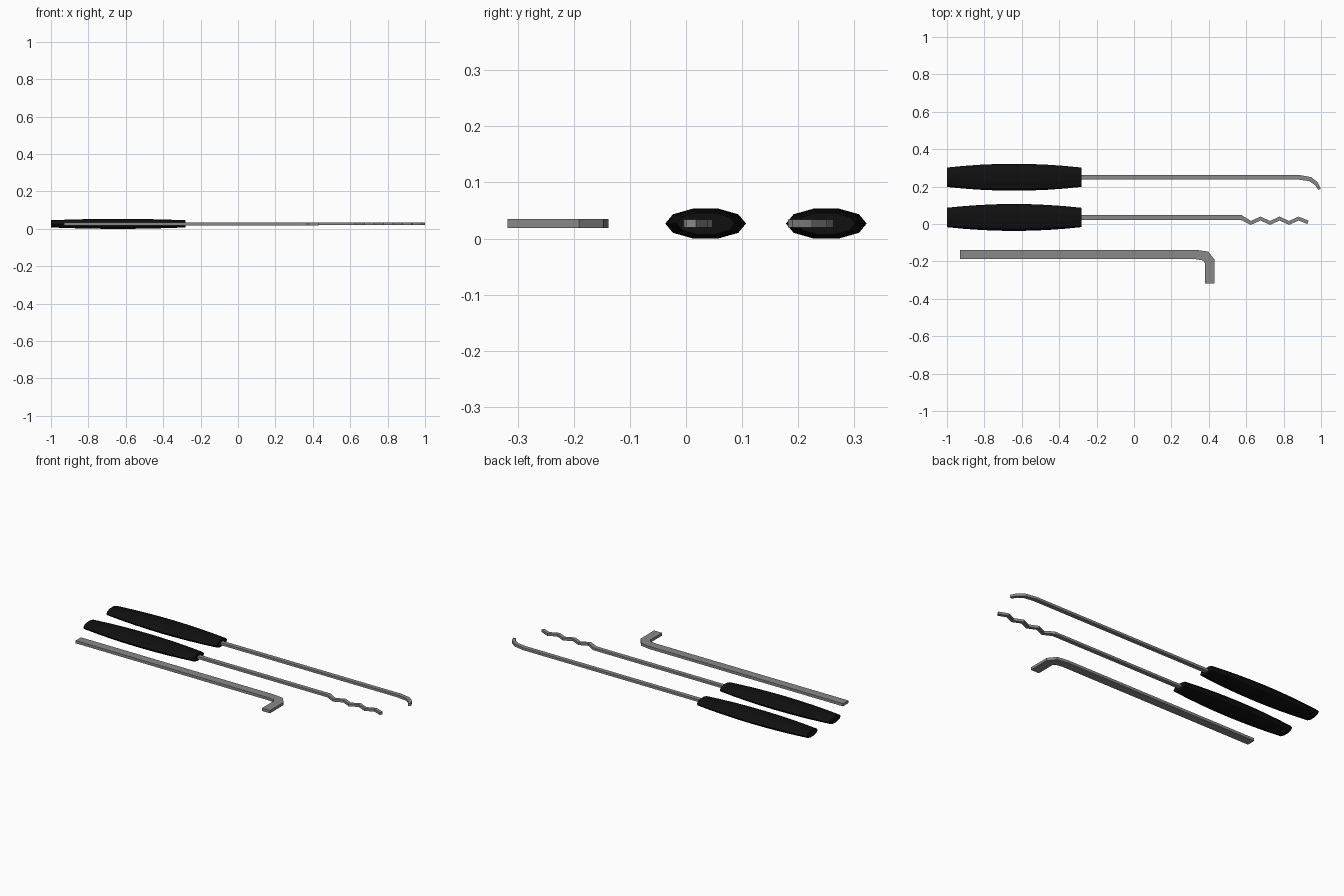
import bpy
import bmesh
import math
from mathutils import Vector

cube = bpy.data.objects.get("Cube")
if cube:
    bpy.data.objects.remove(cube, do_unlink=True)

MID_Z = 0.0268


def material(name, value):
    m = bpy.data.materials.new(name)
    m.use_nodes = True
    color = (value, value, value, 1)
    m.diffuse_color = color
    m.node_tree.nodes["Principled BSDF"].inputs["Base Color"].default_value = color
    return m


steel = material("grey steel", 0.25)
rubber = material("black rubber", 0.005)


def finish(bm, name, mat):
    bmesh.ops.recalc_face_normals(bm, faces=bm.faces)
    mesh = bpy.data.meshes.new(name)
    bm.to_mesh(mesh)
    bm.free()
    mesh.materials.append(mat)
    obj = bpy.data.objects.new(name, mesh)
    bpy.context.collection.objects.link(obj)
    return obj


def skin(bm, rings):
    """Bridge consecutive vertex rings and cap both ends."""
    n = len(rings[0])
    for a, b in zip(rings, rings[1:]):
        for i in range(n):
            j = (i + 1) % n
            bm.faces.new((a[i], a[j], b[j], b[i]))
    bm.faces.new(rings[0])
    bm.faces.new(rings[-1])


def handle(name, y):
    """Ten-sided flattened grip, swelling towards its middle."""
    bm = bmesh.new()
    rings = []
    steps = 8
    for s in range(steps + 1):
        t = s / steps
        r = 1 - 0.28 * (2 * t - 1) ** 2
        rings.append([bm.verts.new((-1 + 0.718 * t,
                                    y + 0.072 * r * math.cos(math.tau * k / 10),
                                    MID_Z + 0.0281 * r * math.sin(math.tau * k / 10)))
                      for k in range(10)])
    skin(bm, rings)
    return finish(bm, name, rubber)


def bar(name, path, widths, height):
    """Flat bar of rectangular section swept along a mitred path."""
    bm = bmesh.new()
    pts = [Vector(p) for p in path]
    rings = []
    for i, p in enumerate(pts):
        d0 = (p - pts[max(i - 1, 0)]).normalized()
        d1 = (pts[min(i + 1, len(pts) - 1)] - p).normalized()
        d = (d0 + d1).normalized()
        mitre = max(d.dot(d1 if d1.length else d0), 0.5)
        side = Vector((-d.y, d.x)) * widths[i] / 2 / mitre
        rings.append([bm.verts.new((p.x + s * side.x, p.y + s * side.y,
                                    MID_Z + h * height / 2))
                      for s, h in ((1, 1), (1, -1), (-1, -1), (-1, 1))])
    skin(bm, rings)
    return finish(bm, name, steel)


# Hooked pick
handle("hook_pick_handle", 0.25)
bar("hook_pick_shaft",
    [(-0.3, 0.25), (0.88, 0.25), (0.942, 0.24), (0.975, 0.216), (0.992, 0.186)],
    [0.025, 0.025, 0.023, 0.02, 0.016], 0.0143)

# Zigzag rake pick
handle("rake_pick_handle", 0.035)
zigzag = [(0.625 + 0.051 * i, 0.029 if i % 2 else 0.006) for i in range(6)]
rake = [(-0.3, 0.035), (0.572, 0.035)] + zigzag + [(0.93, 0.009)]
bar("rake_pick_shaft", rake, [0.025] * 2 + [0.019] * 7, 0.0143)

# Bent tension bar
bar("tension_bar",
    [(-0.93, -0.163), (0.33, -0.163), (0.383, -0.171), (0.405, -0.2), (0.405, -0.318)],
    [0.05, 0.05, 0.051, 0.053, 0.053], 0.016)
